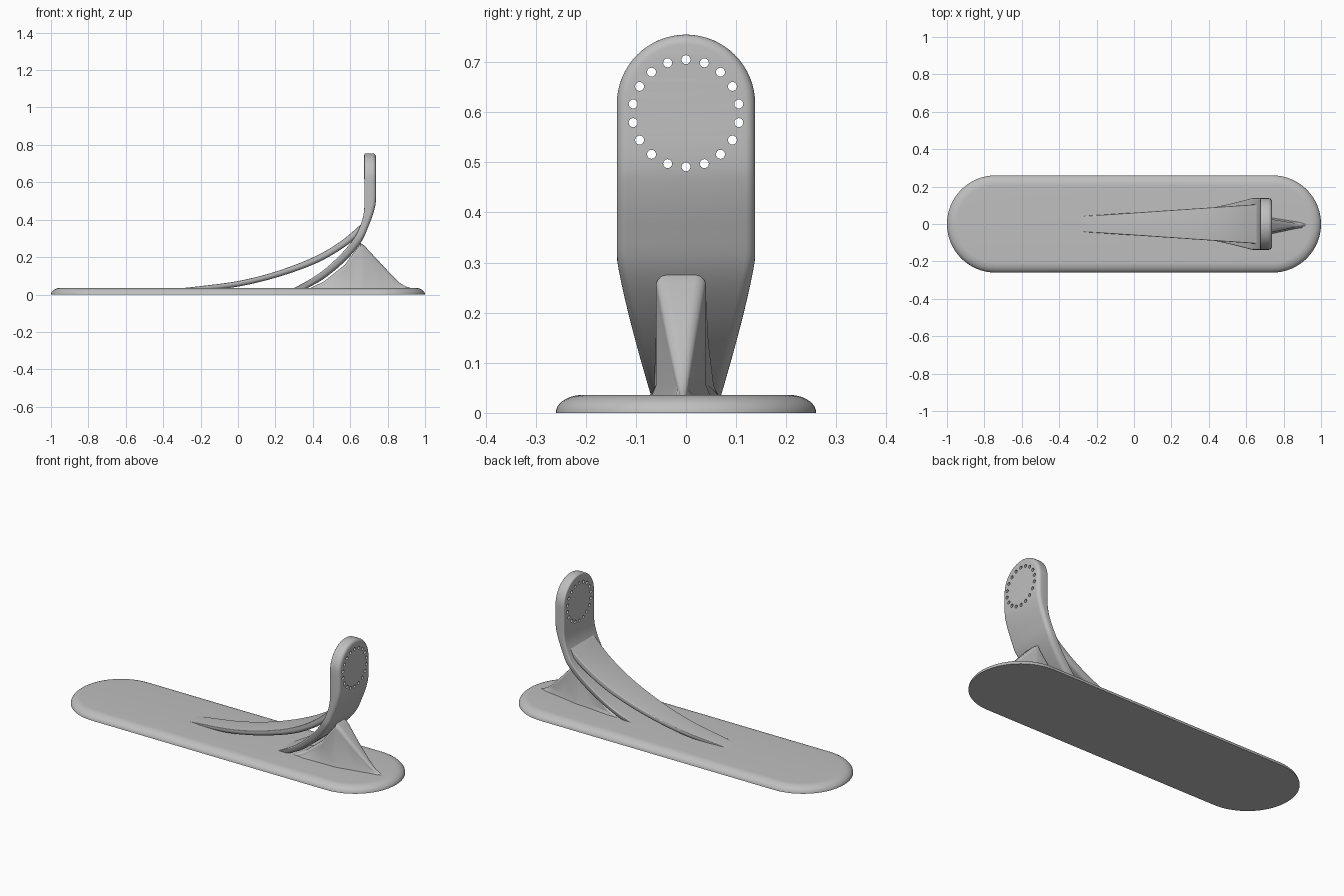
import bpy, bmesh, math
from mathutils import Matrix, Vector

old = bpy.data.objects.get("Cube")
if old:
    bpy.data.objects.remove(old, do_unlink=True)

grey = bpy.data.materials.new("plain_grey")
grey.use_nodes = True
colour = (0.52, 0.52, 0.52, 1)
grey.diffuse_color = colour
grey.node_tree.nodes["Principled BSDF"].inputs["Base Color"].default_value = colour


def finish(name, bm, angle=35):
    bmesh.ops.recalc_face_normals(bm, faces=bm.faces)
    mesh = bpy.data.meshes.new(name)
    bm.to_mesh(mesh)
    bm.free()
    ob = bpy.data.objects.new(name, mesh)
    bpy.context.collection.objects.link(ob)
    mesh.materials.append(grey)
    smooth(ob, angle)
    return ob


def smooth(ob, angle=35):
    bpy.ops.object.select_all(action='DESELECT')
    ob.select_set(True)
    bpy.context.view_layer.objects.active = ob
    bpy.ops.object.shade_smooth_by_angle(angle=math.radians(angle))


def spline(rows, steps=6):
    """Catmull-Rom curve through rows of numbers."""
    pts = [Vector(r) for r in rows]
    ext = [pts[0] * 2 - pts[1]] + pts + [pts[-1] * 2 - pts[-2]]
    out = []
    for a, b, c, d in zip(ext, ext[1:], ext[2:], ext[3:]):
        for k in range(steps):
            t = k / steps
            out.append(0.5 * (2 * b + (c - a) * t + (2 * a - 5 * b + 4 * c - d) * t * t
                              + (3 * b - a - 3 * c + d) * t ** 3))
    return out + [pts[-1]]


def skin(bm, rings, close_ends=True):
    """Join closed rings of points into one surface."""
    loops = [[bm.verts.new(p) for p in ring] for ring in rings]
    n = len(loops[0])
    for a, b in zip(loops, loops[1:]):
        for i in range(n):
            bm.faces.new((a[i], a[(i + 1) % n], b[(i + 1) % n], b[i]))
    if close_ends:
        bm.faces.new(loops[0])
        bm.faces.new(loops[-1])
    return loops


def slab(name, rows, width, r0, r1, arc=None):
    """Bent plate between two side curves, with rounded rims of radius r0 and r1."""
    rows = spline(rows)
    quarter = [math.radians(a) for a in range(0, 91, 15)]
    levels = [(r0 * (1 - math.sin(a)), r0 * (1 - math.cos(a)), 0) for a in quarter]
    levels += [(r1 * (1 - math.cos(a)), r1 * (1 - math.sin(a)), 1) for a in quarter]
    rings = []
    for inset, depth, side in levels:
        half = []
        for lx, lz, rx, rz in rows:
            l, r = Vector((lx, 0, lz)), Vector((rx, 0, rz))
            f = depth / (r - l).length
            p = l.lerp(r, 1 - f if side else f)
            half.append((p.x, width(p.x, p.z) - inset, p.z))
        if arc:
            x, w, z = half[-1]
            half += [(x, w * math.cos(t), z + w * math.sin(t))
                     for t in (math.pi / 2 * k / 16 for k in range(1, 16))]
            half.append((x, 0.002, z + w))
        rings.append(half + [(x, -y, z) for x, y, z in reversed(half)])
    bm = bmesh.new()
    loops = skin(bm, rings, False)
    n = len(loops[0])
    for loop in (loops[0], loops[-1]):
        for i in range(n // 2 - 1):
            bm.faces.new((loop[i], loop[i + 1], loop[n - 2 - i], loop[n - 1 - i]))
    return finish(name, bm)


# Foot plate: long rounded board with a soft upper rim
def stadium(radius, z):
    pts = []
    for side in (1, -1):
        for k in range(33):
            a = math.pi * (k / 32 - 0.5)
            pts.append((side * (0.74 + radius * math.cos(a)), side * radius * math.sin(a), z))
    return pts


bm = bmesh.new()
rim = [math.radians(a) for a in range(0, 91, 10)]
skin(bm, [stadium(0.205 + 0.055 * math.cos(a), 0.036 * math.sin(a)) for a in rim])
finish("base_plate", bm)


# Upright: curved plate sweeping up to a round-topped vertical head
def upright_width(x, z):
    return 0.138 - 0.068 * (max(0, 0.31 - z) / 0.275) ** 1.2


upright = slab("upright", [
    (0.27, 0.02, 0.33, 0.012), (0.31, 0.04, 0.37, 0.034), (0.43, 0.11, 0.46, 0.085),
    (0.54, 0.205, 0.57, 0.176), (0.62, 0.30, 0.655, 0.275), (0.66, 0.385, 0.70, 0.37),
    (0.674, 0.45, 0.728, 0.45), (0.675, 0.51, 0.738, 0.51), (0.675, 0.617, 0.738, 0.617)],
    upright_width, 0.008, 0.02, arc=True)

# Ring of small holes through the head
bm = bmesh.new()
for k in range(18):
    a = math.tau * k / 18
    place = Matrix.Translation((0.7, 0.107 * math.sin(a), 0.598 + 0.107 * math.cos(a)))
    bmesh.ops.create_cone(bm, cap_ends=True, segments=16, radius1=0.009, radius2=0.009,
                          depth=0.3, matrix=place @ Matrix.Rotation(math.pi / 2, 4, 'Y'))
cutter = finish("hole_cutter", bm)
cutter.hide_render = True
cut = upright.modifiers.new("holes", 'BOOLEAN')
cut.object = cutter
cut.solver = 'EXACT'
bpy.context.view_layer.objects.active = upright
bpy.ops.object.modifier_apply(modifier="holes")
bpy.data.objects.remove(cutter, do_unlink=True)
smooth(upright)

# Brace: long tapering strip rising from the board to the upright
slab("brace", [
    (-0.34, 0.03, -0.30, 0.005), (-0.2, 0.045, -0.18, 0.02), (0, 0.072, 0.01, 0.044),
    (0.2, 0.122, 0.215, 0.094), (0.4, 0.198, 0.42, 0.168), (0.55, 0.285, 0.575, 0.258),
    (0.68, 0.395, 0.675, 0.345)],
    lambda x, z: 0.04 + (x + 0.3) * 0.068, 0.004, 0.02)

# Gusset: wedge behind the upright, narrowing to a thin toe
stations = [  # x, ridge height, half width, centre y
    (0.37, 0.026, 0.072, 0.002), (0.46, 0.07, 0.06, -0.004), (0.57, 0.158, 0.053, -0.008),
    (0.64, 0.252, 0.05, -0.01), (0.655, 0.275, 0.05, -0.01), (0.675, 0.262, 0.047, -0.01),
    (0.76, 0.17, 0.03, -0.009), (0.84, 0.085, 0.015, -0.007), (0.87, 0.058, 0.01, -0.006),
    (0.90, 0.042, 0.007, -0.005), (0.94, 0.03, 0.004, -0.005)]
rings = []
for x, top, w, c in stations:
    r = min(w * 0.9, 0.022, top * 0.5)
    half = [(w + 0.01, 0.015), (w + 0.008, min(0.036, top - r)), (w, min(0.055, top - r + 0.0005))]
    half += [(w - r + r * math.cos(a), top - r + r * math.sin(a)) for a in rim]
    rings.append([(x, c + y, z) for y, z in half] + [(x, c - y, z) for y, z in reversed(half)])
bm = bmesh.new()
skin(bm, rings)
finish("gusset", bm)
